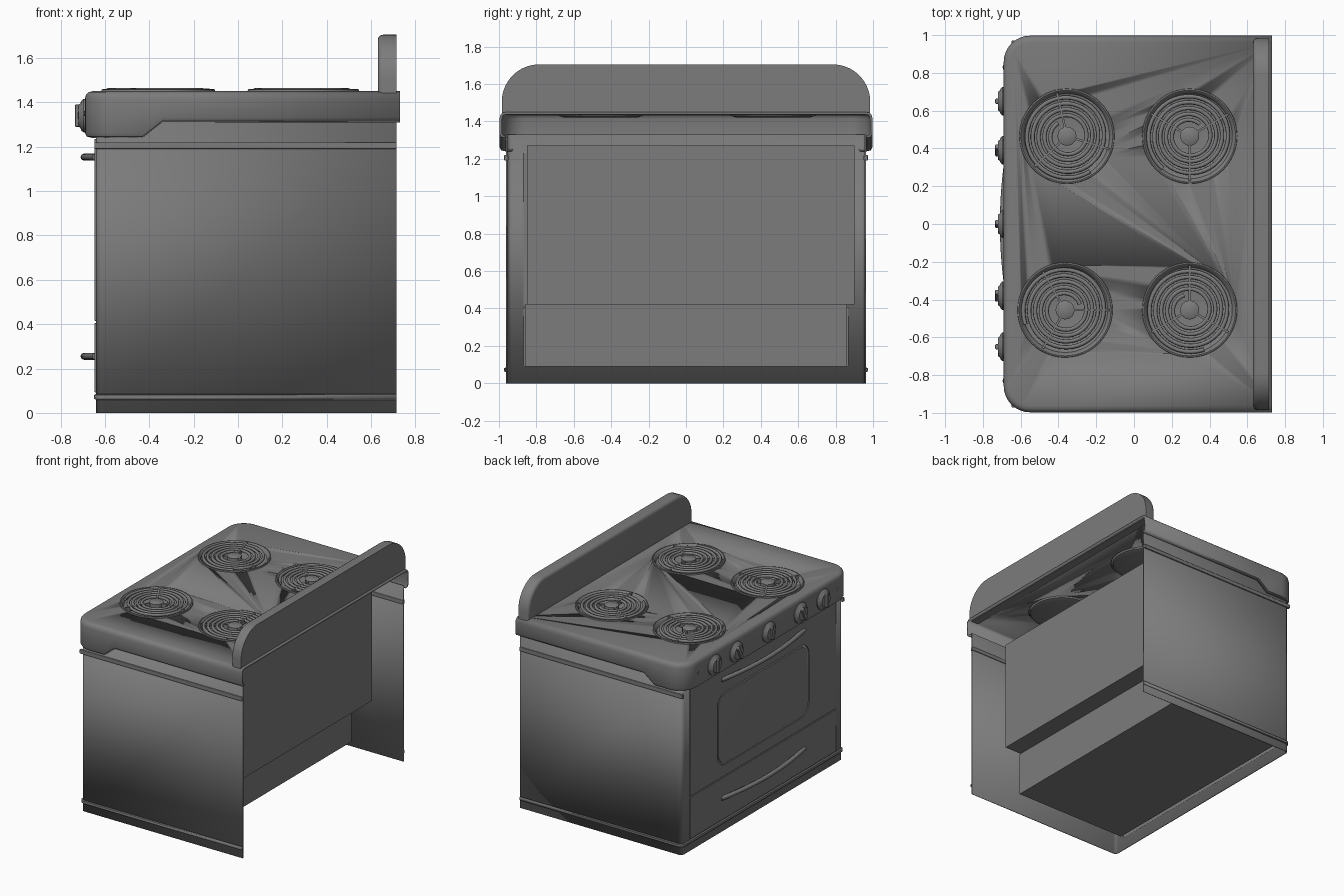
import bpy, bmesh, math
from mathutils import Matrix

if "Cube" in bpy.data.objects:
    bpy.data.objects.remove(bpy.data.objects["Cube"])

grey = bpy.data.materials.new("enamel_grey")
grey.diffuse_color = (0.2, 0.2, 0.2, 1)
grey.use_nodes = True
grey.node_tree.nodes["Principled BSDF"].inputs["Base Color"].default_value = grey.diffuse_color


def finish(name, bm, smooth=None, recalc=True):
    if recalc:
        bmesh.ops.recalc_face_normals(bm, faces=bm.faces)
    me = bpy.data.meshes.new(name)
    bm.to_mesh(me)
    bm.free()
    ob = bpy.data.objects.new(name, me)
    bpy.context.collection.objects.link(ob)
    me.materials.append(grey)
    if smooth:
        bpy.ops.object.select_all(action='DESELECT')
        ob.select_set(True)
        bpy.context.view_layer.objects.active = ob
        bpy.ops.object.shade_smooth_by_angle(angle=math.radians(smooth))
    return ob


def box(name, x, y, z, bevel=0.0, flip=False):
    bm = bmesh.new()
    m = Matrix.Translation([(a + b) / 2 for a, b in (x, y, z)]) @ Matrix.Diagonal(
        [b - a for a, b in (x, y, z)] + [1])
    bmesh.ops.create_cube(bm, size=1, matrix=m)
    if bevel:
        bmesh.ops.bevel(bm, geom=bm.edges[:], offset=bevel, segments=2, affect='EDGES', profile=0.5)
    if flip:
        bmesh.ops.reverse_faces(bm, faces=bm.faces)
    return finish(name, bm, recalc=not flip)


def u_path(front, back, hy, r, side=(), n=8):
    """Plan outline open at the back, with rounded front corners."""
    half = [(back, -hy)] + [(x, -hy) for x in side]
    for i in range(n + 1):
        a = math.pi / 2 * i / n
        half.append((front + r - r * math.sin(a), -hy + r - r * math.cos(a)))
    return half + [(x, -y) for x, y in reversed(half)]


def skin(bm, loops, cap=False):
    rows = [[bm.verts.new(p) for p in loop] for loop in loops]
    for a, b in zip(rows, rows[1:]):
        for i in range(len(a) - 1):
            bm.faces.new((a[i], a[i + 1], b[i + 1], b[i]))
    if cap:
        bm.faces.new(rows[0])


def lathe(name, profile, place, steps=48, smooth=40):
    bm = bmesh.new()
    vs = [bm.verts.new((r, 0, h)) for r, h in profile]
    es = [bm.edges.new(p) for p in zip(vs, vs[1:])]
    bmesh.ops.spin(bm, geom=vs + es, cent=(0, 0, 0), axis=(0, 0, 1), angle=2 * math.pi, steps=steps)
    bmesh.ops.remove_doubles(bm, verts=bm.verts, dist=1e-5)
    bm.transform(place)
    return finish(name, bm, smooth)


def prism(name, pts, x0, x1, bevel=0.0, smooth=35):
    """Extrude a (y, z) outline along x, optionally rounding the front rim."""
    bm = bmesh.new()
    f = bm.faces.new([bm.verts.new((x0, y, z)) for y, z in pts])
    rim = f.edges[:]
    new = bmesh.ops.extrude_face_region(bm, geom=[f], use_keep_orig=True)['geom']
    bmesh.ops.translate(bm, vec=(x1 - x0, 0, 0), verts=[v for v in new if isinstance(v, bmesh.types.BMVert)])
    if bevel:
        bmesh.ops.bevel(bm, geom=rim, offset=bevel, segments=4, affect='EDGES', profile=0.5)
    return finish(name, bm, smooth)


def round_rect(hy, z0, z1, r, n=6):
    out = []
    for cy, cz, a0 in ((hy - r, z1 - r, 0), (r - hy, z1 - r, 90), (r - hy, z0 + r, 180), (hy - r, z0 + r, 270)):
        for i in range(n + 1):
            a = math.radians(a0 + 90 * i / n)
            out.append((cy + r * math.cos(a), cz + r * math.sin(a)))
    return out


def tube(name, pts, radius):
    cu = bpy.data.curves.new(name, 'CURVE')
    cu.dimensions = '3D'
    cu.bevel_depth, cu.bevel_resolution, cu.use_fill_caps = radius, 2, True
    sp = cu.splines.new('POLY')
    sp.points.add(len(pts) - 1)
    for p, co in zip(sp.points, pts):
        p.co = (*co, 1)
    sp.use_smooth = True
    cu.materials.append(grey)
    ob = bpy.data.objects.new(name, cu)
    bpy.context.collection.objects.link(ob)
    bpy.ops.object.select_all(action='DESELECT')
    ob.select_set(True)
    bpy.context.view_layer.objects.active = ob
    bpy.ops.object.convert(target='MESH')
    return bpy.context.object


def cut(ob, cutter):
    m = ob.modifiers.new("cut", 'BOOLEAN')
    m.object, m.operation, m.solver = cutter, 'DIFFERENCE', 'EXACT'
    cutter.hide_render = True
    cutter.hide_set(True)


def shell(name, loops, thick, cap=False, smooth=35):
    bm = bmesh.new()
    skin(bm, loops, cap)
    ob = finish(name, bm, smooth)
    m = ob.modifiers.new("thickness", 'SOLIDIFY')
    m.thickness, m.offset = thick, -1
    return ob


# Cabinet: sides and front in one sheet, open at the back
plan = u_path(-0.64, 0.715, 0.963, 0.03)
shell("cabinet", [[(x, y, z) for x, y in plan] for z in (1.33, 0)], 0.008)

# Raised trim beads: lower one wraps the front, upper ones only on the sides
bead = [(0, 0.085), (0.009, 0.081), (0.009, 0.063), (0, 0.059)]
shell("lower_trim", [[(x, y, z) for x, y in u_path(-0.64 - d, 0.715, 0.963 + d, 0.03 + d)]
                     for d, z in bead], 0.003)
for s in (-1, 1):
    box("upper_trim", (-0.648, 0.715), sorted((s * 0.95, s * 0.972)), (1.19, 1.22), 0.004)

# Oven box and drawer box seen from the open back
box("oven_box", (-0.6, 0.49), (-0.85, 0.9), (0.42, 1.27), flip=True)
box("drawer_box", (-0.6, 0.35), (-0.86, 0.86), (0.09, 0.42), flip=True)

# Oven door with recessed window, and drawer front
door = box("oven_door", (-0.647, -0.63), (-0.87, 0.87), (0.415, 1.235), 0.004)
cut(door, prism("window_cutter", round_rect(0.55, 0.5, 1.05, 0.1), -0.7, -0.639))
prism("window_glass", round_rect(0.535, 0.515, 1.035, 0.088), -0.645, -0.636, 0.004)
box("drawer_front", (-0.647, -0.63), (-0.87, 0.87), (0.092, 0.405), 0.004)

# Bowed handles
for z, name in ((1.153, "door_handle"), (0.255, "drawer_handle")):
    tube(name, [(-0.642 - 0.052 * (1 - (i / 12) ** 2), 0.5 * i / 12, z) for i in range(-12, 13)], 0.016)


# Cooktop: shell with rounded rim and skirt that is deeper at the front
def skirt(x):
    return 1.31 - 0.07 * min(1, max(0, (-0.34 - x) / 0.09))


loops = []
for d, z, drop in ((0.035, 1.45, 0), (0.016, 1.446, 0), (0.005, 1.435, 0), (0, 1.415, 0),
                   (0, 0.022, 1), (0.008, 0.006, 1), (0.03, 0, 1)):
    path = u_path(-0.69 + d, 0.73, 0.997 - d, 0.14 - d, (-0.34, -0.43))
    loops.append([(x, y, z + drop * skirt(x)) for x, y in path])
cooktop = shell("cooktop", loops, 0.014, cap=True, smooth=45)

# Backguard with rounded top corners
arc = [(0.785 + 0.2 * math.cos(a), 1.505 + 0.2 * math.sin(a)) for a in (math.pi / 2 * i / 10 for i in range(11))]
half = [(0.985, 1.435)] + arc
prism("backguard", half + [(-y, z) for y, z in reversed(half)], 0.63, 0.715, 0.025)

# Burners: drip pan, spiral coil, centre cap and three support spokes
for cx, cy, turn in ((-0.355, 0.465, 103), (0.295, 0.465, 30), (-0.365, -0.455, 0), (0.295, -0.455, 90)):
    at = Matrix.Translation((cx, cy, 0))
    cut(cooktop, lathe("burner_cutter", [(0, 1.3), (0.238, 1.3), (0.238, 1.6), (0, 1.6)], at))
    lathe("drip_pan", [(0.252, 1.449), (0.25, 1.458), (0.243, 1.46), (0.236, 1.455), (0.225, 1.43),
                       (0.2, 1.422), (0, 1.42)], at)
    lathe("burner_cap", [(0, 1.43), (0.05, 1.43), (0.05, 1.461), (0.045, 1.465), (0, 1.465)], at, 24)
    pts = []
    for i in range(181):
        a, r = math.radians(turn + 20 + i * 9), 0.083 + 0.14 * i / 180
        pts.append((cx + r * math.cos(a), cy + r * math.sin(a), 1.453))
    tube("burner_coil", pts, 0.011)
    for k in range(3):
        bar = box("coil_support", (0.045, 0.235), (-0.006, 0.006), (1.43, 1.462))
        bar.data.transform(at @ Matrix.Rotation(math.radians(turn + 120 * k), 4, 'Z'))

# Control knobs on the front of the cooktop, plus end indicator studs
for y, tilt in ((0.65, 0), (0.39, 25), (0, 10), (-0.38, 25), (-0.65, 0)):
    place = Matrix.Translation((-0.685, y, 1.34)) @ Matrix.Rotation(-math.pi / 2, 4, 'Y')
    lathe("knob_base", [(0, 0), (0.075, 0), (0.075, 0.012), (0.066, 0.022), (0.055, 0.026), (0.05, 0.034),
                        (0, 0.036)], place, 28)
    grip = box("knob_grip", (-0.05, 0.05), (-0.014, 0.014), (0.02, 0.05), 0.006)
    grip.data.transform(place @ Matrix.Rotation(math.radians(tilt), 4, 'Z'))
for y in (-0.83, 0.83):
    place = Matrix.Translation((-0.688, y, 1.35)) @ Matrix.Rotation(-math.pi / 2, 4, 'Y')
    lathe("indicator_stud", [(0, 0), (0.012, 0), (0.012, 0.005), (0, 0.008)], place, 12)
